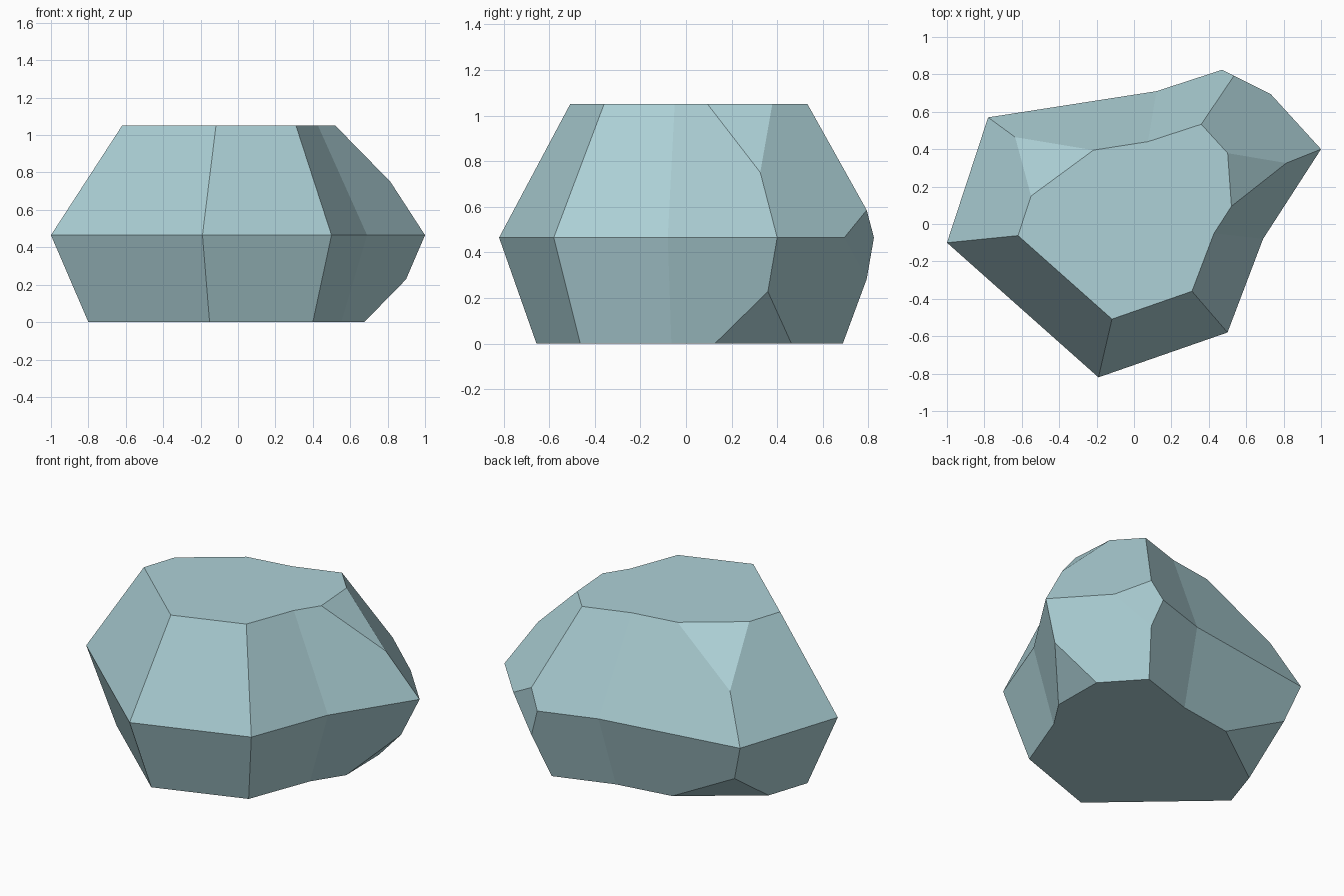
import bpy
import bmesh
from mathutils import Vector

cube = bpy.data.objects.get("Cube")
if cube:
    bpy.data.objects.remove(cube, do_unlink=True)

# Pale blue stone colour
stone = bpy.data.materials.new("pale_blue_stone")
stone.use_nodes = True
colour = (0.42, 0.64, 0.68, 1.0)
stone.diffuse_color = colour
shader = next(n for n in stone.node_tree.nodes if n.type == 'BSDF_PRINCIPLED')
shader.inputs["Base Color"].default_value = colour
shader.inputs["Roughness"].default_value = 0.9

# Widest outline, and (height, scale) of the three rings
OUTLINE = [(-1, -0.1), (-0.19, -0.82), (0.5, -0.58), (0.69, -0.08),
           (1, 0.4), (0.58, 0.86), (0.12, 0.71), (-0.78, 0.57)]
RINGS = [(0, 0.8), (0.465, 1), (1.05, 0.62)]

# Corners knocked off: three points on each cutting plane
CHIPS = [
    [(0.52, 0.11, 1.05), (0.5, 0.39, 1.05), (0.81, 0.325, 0.755)],     # upper left corner
    [(0.675, 0.13, 0), (0.67, 0.46, 0), (0.9, 0.36, 0.23)],            # lower left corner
    [(0.74, 0.69, 0.465), (0.47, 0.825, 0.465), (0.74, 0.69, 0)],      # back corner at the waist
    [(-0.21, 0.4, 1.05), (-0.55, 0.15, 1.05), (-0.63, 0.46, 0.757)],   # upper back right corner
    [(-0.257, 0.516, 0), (-0.711, 0.187, 0), (-0.702, 0.513, 0.23)],   # lower back right corner
]


def loft(bm):
    """Stack the scaled outlines into a closed faceted body."""
    rings = [[bm.verts.new((x * s, y * s, z)) for x, y in OUTLINE] for z, s in RINGS]
    n = len(OUTLINE)
    for low, high in zip(rings, rings[1:]):
        for i in range(n):
            j = (i + 1) % n
            bm.faces.new((low[i], low[j], high[j], high[i]))
    bm.faces.new(rings[0][::-1])
    bm.faces.new(rings[-1])


def chip(bm, points):
    """Slice a corner off and cap the cut with a flat face."""
    a, b, c = map(Vector, points)
    normal = (b - a).cross(c - a).normalized()
    if normal.dot(a - Vector((0, 0, 0.5))) < 0:
        normal.negate()
    bmesh.ops.bisect_plane(bm, geom=bm.verts[:] + bm.edges[:] + bm.faces[:], dist=0.0005,
                           plane_co=a, plane_no=normal, clear_outer=True)
    bmesh.ops.holes_fill(bm, edges=[e for e in bm.edges if e.is_boundary], sides=0)


bm = bmesh.new()
loft(bm)
for points in CHIPS:
    chip(bm, points)
bmesh.ops.recalc_face_normals(bm, faces=bm.faces[:])

mesh = bpy.data.meshes.new("rock")
bm.to_mesh(mesh)
bm.free()
mesh.materials.append(stone)
bpy.context.collection.objects.link(bpy.data.objects.new("rock", mesh))
